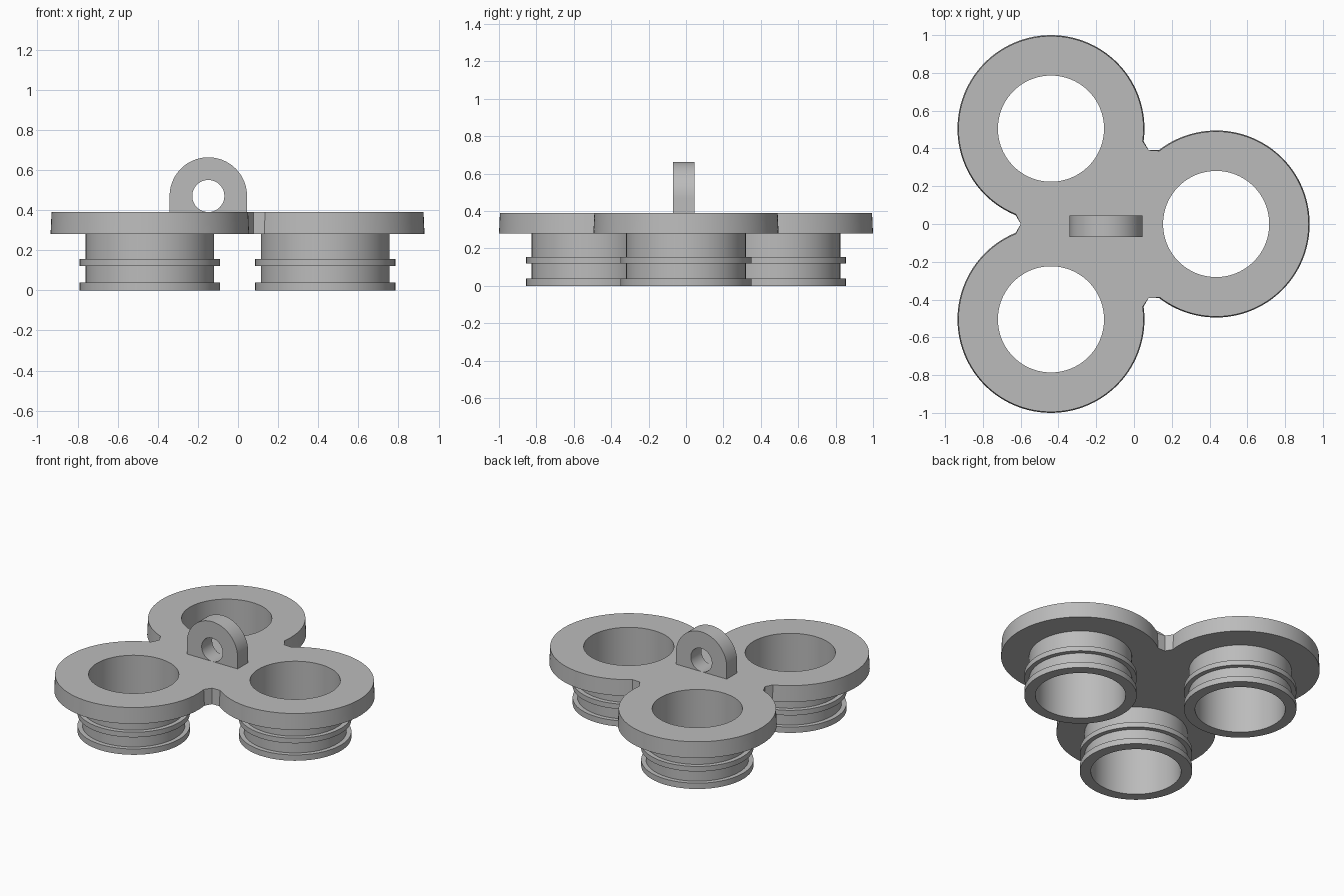
import bpy, bmesh, math
from mathutils import Vector

if "Cube" in bpy.data.objects:
    bpy.data.objects.remove(bpy.data.objects["Cube"])

CX = -0.148                      # hub centre in x
ARM = 0.583                      # hub to lobe centre
R_TOP, R_BASE, BORE = 0.490, 0.495, 0.281
Z0, Z1 = 0.28, 0.39              # plate underside and top
STRIP = 0.391                    # half width of each arm
ANGLES = [0, 2 * math.pi / 3, 4 * math.pi / 3]
LOBES = [Vector((CX + ARM * math.cos(a), ARM * math.sin(a))) for a in ANGLES]

grey = bpy.data.materials.new("light_grey")
grey.diffuse_color = (0.5, 0.5, 0.5, 1)
grey.use_nodes = True
grey.node_tree.nodes["Principled BSDF"].inputs["Base Color"].default_value = grey.diffuse_color


def circle(c, r, n=96):
    return [(c[0] + r * math.cos(2 * math.pi * i / n),
             c[1] + r * math.sin(2 * math.pi * i / n)) for i in range(n)]


def finish(name, bm):
    bmesh.ops.remove_doubles(bm, verts=bm.verts, dist=1e-5)
    bmesh.ops.recalc_face_normals(bm, faces=bm.faces)
    me = bpy.data.meshes.new(name)
    bm.to_mesh(me)
    bm.free()
    me.materials.append(grey)
    ob = bpy.data.objects.new(name, me)
    bpy.context.collection.objects.link(ob)
    bpy.ops.object.select_all(action='DESELECT')
    ob.select_set(True)
    bpy.context.view_layer.objects.active = ob
    bpy.ops.object.shade_smooth_by_angle(angle=math.radians(30))
    return ob


def slab(loops, depth):
    """Extrude a filled outline with holes, centred on z = 0."""
    cu = bpy.data.curves.new("outline", 'CURVE')
    cu.dimensions, cu.fill_mode, cu.extrude = '2D', 'BOTH', depth / 2
    for pts in loops:
        s = cu.splines.new('POLY')
        s.points.add(len(pts) - 1)
        for p, co in zip(s.points, pts):
            p.co = (co[0], co[1], 0, 1)
        s.use_cyclic_u = True
    tmp = bpy.data.objects.new("outline", cu)
    bm = bmesh.new()
    me = tmp.to_mesh()
    bm.from_mesh(me)
    tmp.to_mesh_clear()
    bpy.data.objects.remove(tmp)
    bpy.data.curves.remove(cu)
    return bm


# Three-lobed plate with notches between the lobes and a tapered rim
outline = []
sweep = math.pi - math.asin(STRIP / R_BASE)
for a, c in zip(ANGLES, LOBES):
    for i in range(81):
        t = a - sweep + 2 * sweep * i / 80
        outline.append((c.x + R_BASE * math.cos(t), c.y + R_BASE * math.sin(t)))
    n = STRIP / math.sin(math.pi / 3)
    outline.append((CX + n * math.cos(a + math.pi / 3), n * math.sin(a + math.pi / 3)))
bm = slab([outline] + [circle(c, BORE) for c in LOBES], Z1 - Z0)
for v in bm.verts:
    v.co.z += (Z0 + Z1) / 2
    if v.co.z > 0.35:
        c = min(LOBES, key=lambda p: (p - v.co.xy).length)
        d = v.co.xy - c
        if abs(d.length - R_BASE) < 0.002:
            v.co.xy = c + d * (R_TOP / R_BASE)
finish("plate", bm)

# Hollow necks with two ribs each
PROFILE = [(BORE, Z0), (BORE, 0), (0.35, 0), (0.35, 0.04), (0.32, 0.04), (0.32, 0.12),
           (0.35, 0.12), (0.35, 0.155), (0.32, 0.155), (0.32, Z0)]
for k, c in enumerate(LOBES):
    bm = bmesh.new()
    vs = [bm.verts.new((c.x + r, c.y, z)) for r, z in PROFILE]
    es = [bm.edges.new(p) for p in zip(vs, vs[1:])]
    bmesh.ops.spin(bm, geom=vs + es, cent=(c.x, c.y, 0), axis=(0, 0, 1),
                   angle=2 * math.pi, steps=96)
    finish(f"neck_{k + 1}", bm)

# Hanging lug with a round eye
LR, LZ = 0.193, 0.470
arch = [(CX + LR * math.cos(math.pi * i / 48), LZ + LR * math.sin(math.pi * i / 48))
        for i in range(49)]
arch += [(CX - LR, Z1 - 0.005), (CX + LR, Z1 - 0.005)]
bm = slab([arch, circle((CX, LZ), 0.08, 48)], 0.114)
for v in bm.verts:
    x, z, y = v.co
    v.co = (x, y - 0.012, z)
finish("hanging_lug", bm)
